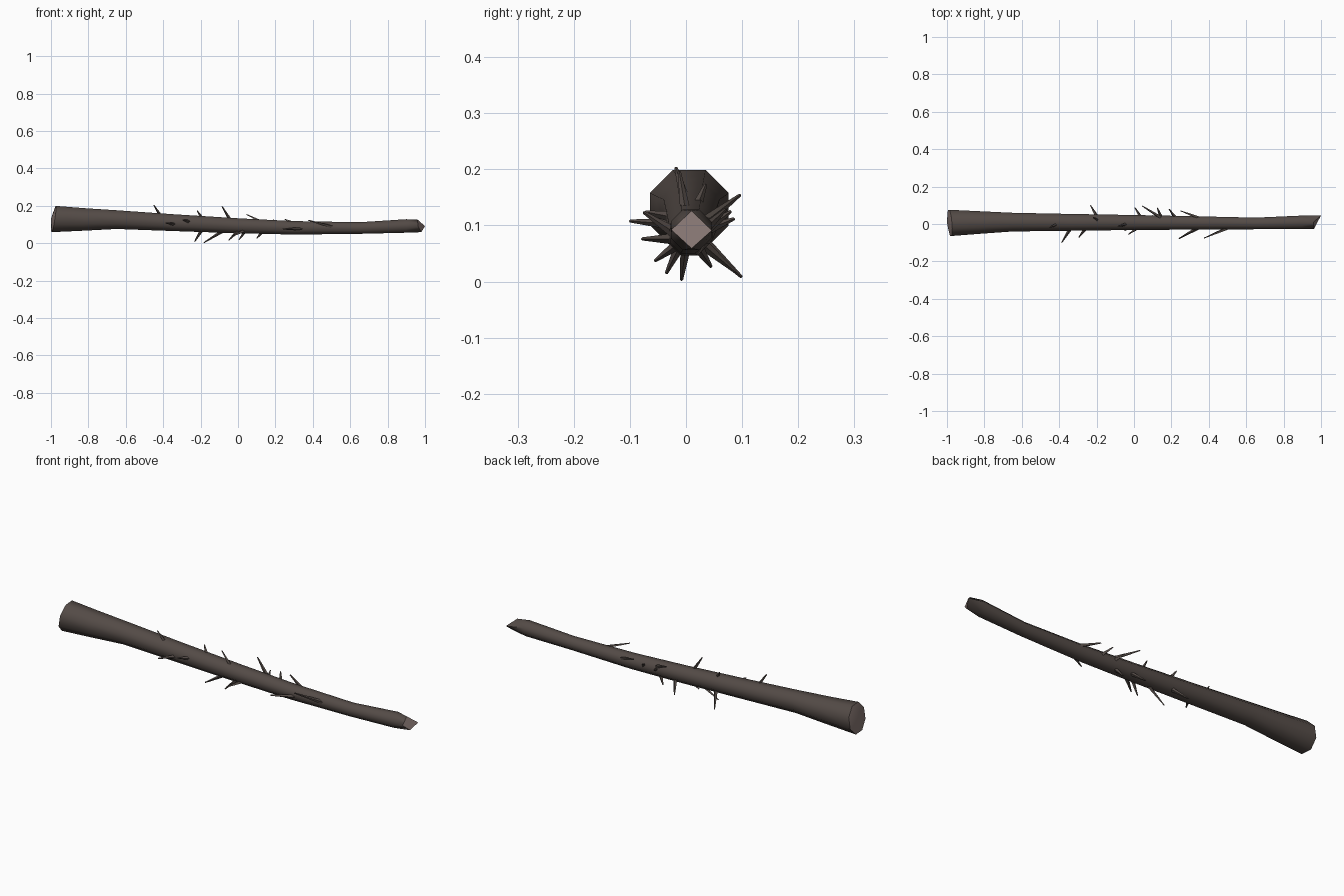
import bpy, bmesh, math
from mathutils import Vector

if "Cube" in bpy.data.objects:
    bpy.data.objects.remove(bpy.data.objects["Cube"])


def material(name, rgb):
    m = bpy.data.materials.new(name)
    m.diffuse_color = (*rgb, 1)
    m.use_nodes = True
    m.node_tree.nodes["Principled BSDF"].inputs["Base Color"].default_value = m.diffuse_color
    return m


bark = material("dark bark", (0.088, 0.070, 0.062))
wood = material("cut wood", (0.25, 0.19, 0.175))


def finish(bm, name, mats, angle):
    bmesh.ops.recalc_face_normals(bm, faces=bm.faces)
    me = bpy.data.meshes.new(name)
    bm.to_mesh(me)
    bm.free()
    for m in mats:
        me.materials.append(m)
    ob = bpy.data.objects.new(name, me)
    bpy.context.collection.objects.link(ob)
    bpy.ops.object.select_all(action='DESELECT')
    ob.select_set(True)
    bpy.context.view_layer.objects.active = ob
    bpy.ops.object.shade_smooth_by_angle(angle=math.radians(angle))
    return ob


def bridge(bm, a, b):
    n = len(a)
    return [bm.faces.new((a[i], a[(i + 1) % n], b[(i + 1) % n], b[i])) for i in range(n)]


# Trunk: octagonal rings along x as (x, centre y, centre z, flat-to-flat radius)
rings = [(-0.985, 0.006, 0.129, 0.070), (-0.82, 0.008, 0.127, 0.060),
         (-0.65, 0.010, 0.126, 0.050), (-0.35, 0.009, 0.110, 0.045),
         (0.0, 0.008, 0.093, 0.040), (0.30, 0.006, 0.082, 0.036),
         (0.65, 0.003, 0.081, 0.031), (0.90, 0.009, 0.092, 0.036)]
bm = bmesh.new()
loops = []
for x, cy, cz, r in rings:
    R = r / math.cos(math.pi / 8)
    loop = []
    for k in range(8):
        a = (k + 0.5) * math.pi / 4
        y, z = cy + R * math.cos(a), cz + R * math.sin(a)
        # the butt end is cut slightly askew
        dx = 0.012 * math.sin(a) - 0.006 * math.cos(a) if x < -0.9 else 0
        loop.append(bm.verts.new((x + dx, y, z)))
    loops.append(loop)
for a, b in zip(loops, loops[1:]):
    bridge(bm, a, b)

# Slanted diamond cut at the thin end, fanned onto the last octagon ring
tip = [bm.verts.new(p) for p in ((1.0, 0.046, 0.091), (0.96, 0.010, 0.126),
                                 (0.962, -0.026, 0.092), (0.98, 0.010, 0.059))]
last = loops[-1]
for k in range(4):
    bm.faces.new((last[2 * k - 1], last[2 * k], tip[k]))
    bm.faces.new((last[2 * k], last[2 * k + 1], tip[(k + 1) % 4], tip[k]))
bm.faces.new(tip).material_index = 1

# Slightly domed cut face at the butt end
hub = bm.verts.new((-1.0, 0.006, 0.130))
for k in range(8):
    bm.faces.new((loops[0][k], loops[0][(k + 1) % 8], hub)).material_index = 1
for e in bm.edges:
    if len({f.material_index for f in e.link_faces}) > 1:
        e.smooth = False
finish(bm, "trunk", [bark, wood], 50)

# Broken twigs: (base, tip), each a tapered square prism
twigs = [((-0.41, 0.0, 0.140), (-0.45, -0.018, 0.203)),
         ((-0.34, -0.025, 0.102), (-0.387, -0.100, 0.108)),
         ((-0.26, -0.025, 0.115), (-0.295, -0.072, 0.124)),
         ((-0.19, 0.018, 0.130), (-0.218, 0.035, 0.173)),
         ((-0.195, 0.035, 0.068), (-0.232, 0.099, 0.008)),
         ((-0.04, 0.0, 0.120), (-0.085, -0.012, 0.196)),
         ((-0.08, 0.0, 0.066), (-0.182, -0.008, 0.003)),
         ((0.0, -0.010, 0.066), (-0.05, -0.035, 0.015)),
         ((0.04, 0.030, 0.066), (0.005, 0.088, 0.017)),
         ((0.03, -0.015, 0.066), (-0.03, -0.055, 0.037)),
         ((0.14, 0.036, 0.108), (0.045, 0.096, 0.154)),
         ((0.13, 0.022, 0.060), (0.10, 0.045, 0.026)),
         ((0.145, 0.036, 0.092), (0.125, 0.086, 0.112)),
         ((0.22, 0.034, 0.092), (0.188, 0.080, 0.125)),
         ((0.35, 0.032, 0.092), (0.25, 0.070, 0.128)),
         ((0.34, -0.022, 0.076), (0.24, -0.078, 0.076)),
         ((0.50, -0.022, 0.088), (0.375, -0.075, 0.123))]
bm = bmesh.new()
for base, end in twigs:
    p, q = Vector(base), Vector(end)
    d = (q - p).normalized()
    u = d.cross(Vector((1, 0, 0))).normalized()
    v = d.cross(u)
    ends = []
    for c, r in ((p, 0.010), (q, 0.0028)):
        ends.append([bm.verts.new(c + r * (math.cos(k * math.pi / 2) * u +
                                           math.sin(k * math.pi / 2) * v)) for k in range(4)])
    bridge(bm, *ends)
    bm.faces.new(ends[0])
    bm.faces.new(ends[1])
finish(bm, "twigs", [bark], 30)
